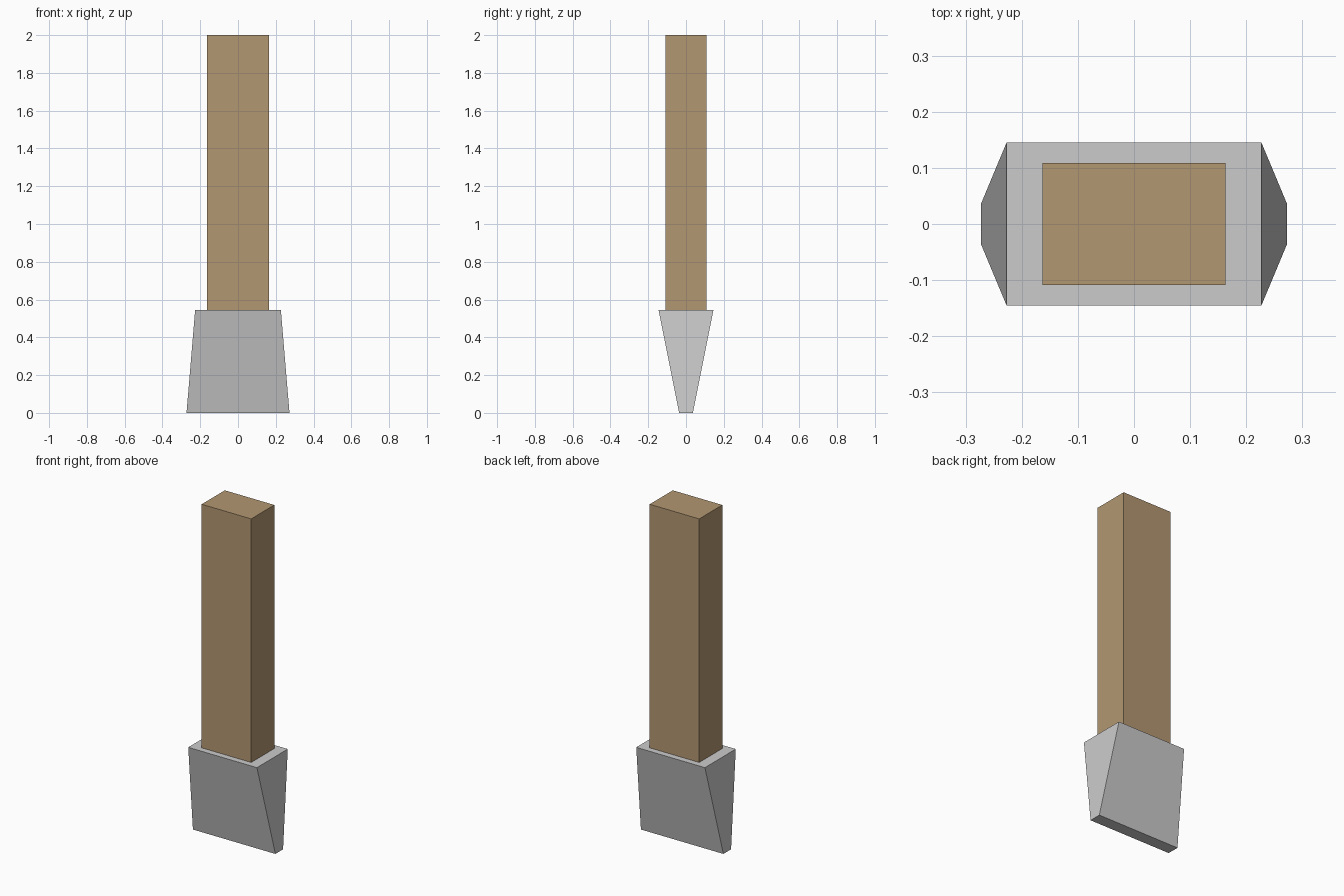
import bpy
import bmesh

if "Cube" in bpy.data.objects:
    bpy.data.objects.remove(bpy.data.objects["Cube"])


def tapered_box(name, z0, half0, z1, half1):
    """Box whose bottom and top rectangles have their own half sizes (x, y)."""
    bm = bmesh.new()
    bmesh.ops.create_cube(bm, size=2.0)
    for v in bm.verts:
        z, (hx, hy) = (z1, half1) if v.co.z > 0 else (z0, half0)
        v.co = (v.co.x * hx, v.co.y * hy, z)
    mesh = bpy.data.meshes.new(name)
    bm.to_mesh(mesh)
    bm.free()
    obj = bpy.data.objects.new(name, mesh)
    bpy.context.collection.objects.link(obj)
    return obj


HEAD_TOP = 0.545

# Wedge-shaped metal head: narrows in depth and flares in width towards the edge
tapered_box("wedge_head", 0.0, (0.2725, 0.0364), HEAD_TOP, (0.227, 0.1455))

# Straight wooden handle standing on the head
handle = tapered_box("handle", HEAD_TOP, (0.1635, 0.109), 2.0, (0.1635, 0.109))
wood = bpy.data.materials.new("wood")
wood.diffuse_color = (0.45, 0.31, 0.17, 1.0)
wood.use_nodes = True
wood.node_tree.nodes["Principled BSDF"].inputs["Base Color"].default_value = wood.diffuse_color
handle.data.materials.append(wood)
